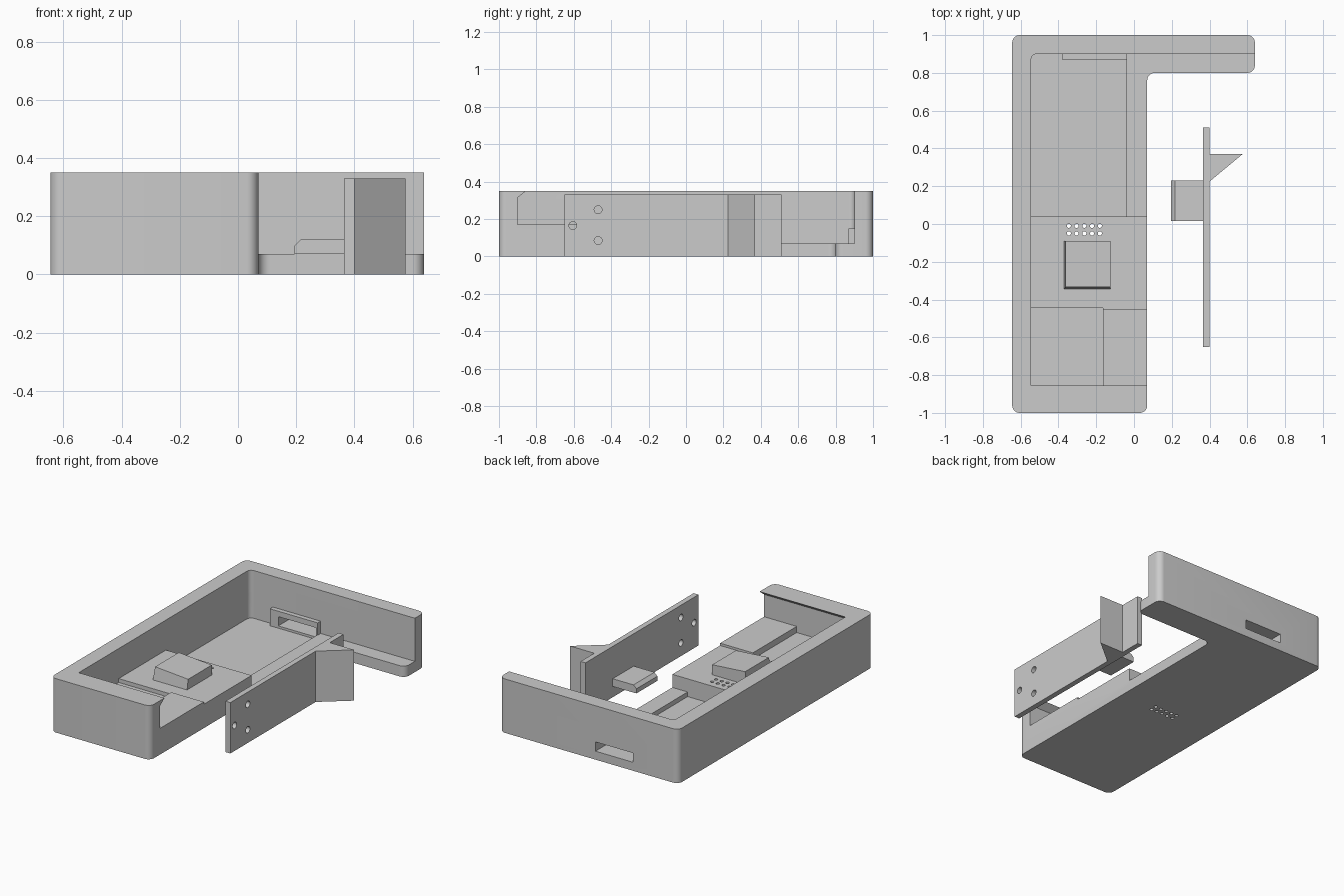
import bpy, bmesh
from math import cos, sin, pi
from mathutils import Vector

old = bpy.data.objects.get("Cube")
if old:
    bpy.data.objects.remove(old, do_unlink=True)

grey = bpy.data.materials.new("light grey plastic")
grey.use_nodes = True
colour = (0.6, 0.6, 0.6, 1)
grey.diffuse_color = colour
grey.node_tree.nodes["Principled BSDF"].inputs["Base Color"].default_value = colour


def prism(name, outline, low, high, axis="z", rounding=None):
    """Extrude a 2D outline along an axis; rounding = (radius, corner test)."""
    place = {"z": lambda a, b, h: (a, b, h),
             "x": lambda a, b, h: (h, a, b),
             "y": lambda a, b, h: (a, h, b)}[axis]
    bm = bmesh.new()
    face = bm.faces.new([bm.verts.new(place(a, b, low)) for a, b in outline])
    top = bmesh.ops.extrude_face_region(bm, geom=[face])["geom"]
    shift = Vector(place(0, 0, high - low))
    bmesh.ops.translate(bm, vec=shift, verts=[v for v in top if isinstance(v, bmesh.types.BMVert)])
    if rounding:
        radius, test = rounding
        edges = [e for e in bm.edges
                 if abs(e.verts[0].co.z - e.verts[1].co.z) > 0.01
                 and all(test(v.co) for v in e.verts)]
        bmesh.ops.bevel(bm, geom=edges, offset=radius, segments=8, profile=0.5, affect="EDGES")
    bmesh.ops.recalc_face_normals(bm, faces=bm.faces)
    mesh = bpy.data.meshes.new(name)
    bm.to_mesh(mesh)
    bm.free()
    mesh.materials.append(grey)
    obj = bpy.data.objects.new(name, mesh)
    bpy.context.collection.objects.link(obj)
    return obj


def box(name, x, y, z, rounding=None):
    return prism(name, [(x[0], y[0]), (x[1], y[0]), (x[1], y[1]), (x[0], y[1])],
                 z[0], z[1], "z", rounding)


def circle(a, b, r, n=20):
    return [(a + r * cos(2 * pi * i / n), b + r * sin(2 * pi * i / n)) for i in range(n)]


def cut(target, cutter):
    cutter.hide_render = True
    mod = target.modifiers.new("cut", "BOOLEAN")
    mod.operation, mod.solver, mod.object = "DIFFERENCE", "EXACT", cutter
    bpy.context.view_layer.objects.active = target
    bpy.ops.object.modifier_apply(modifier=mod.name)
    bpy.data.objects.remove(cutter, do_unlink=True)


def back_left(co):
    return co.x < -0.54 and co.y > 0.89


# Case: L-shaped tray with rounded outer corners
case = prism("case", [(-0.645, -1), (0.07, -1), (0.07, 0.8), (0.64, 0.8), (0.64, 1), (-0.645, 1)],
             0, 0.35, "z", (0.04, lambda co: True))

# Main cavity, open to the side, with an overhanging lip on the front wall
cut(case, prism("cavity", [(-0.9, 0.17), (0.9, 0.17), (0.9, 0.4), (-0.855, 0.4),
                           (-0.855, 0.35), (-0.9, 0.315)],
                -0.545, 1, "x", (0.03, back_left)))

# Stepped floor levels
cut(case, box("platform_cut", (-0.545, 0.9), (-0.45, 0.04), (0.155, 0.25)))
cut(case, box("front_pocket", (-0.545, -0.165), (-0.9, -0.445), (0.13, 0.25)))
cut(case, box("arm_floor_cut", (-0.05, 0.9), (0.04, 0.9), (0.07, 0.25)))
cut(case, box("battery_bay", (-0.545, -0.04), (0.04, 0.9), (0.04, 0.25), (0.03, back_left)))

# Two rows of small vent holes through the floor
for row in (-0.01, -0.05):
    for col in range(5):
        cut(case, prism("vent", circle(-0.345 + 0.041 * col, row, 0.011, 16), -0.1, 0.3))

# Port frame inside the back wall, and the slot through both
frame = box("port_frame", (-0.38, -0.037), (0.87, 0.9), (0.04, 0.15))
for part in (case, frame):
    cut(part, box("slot", (-0.32, -0.05), (0.8, 1.1), (0.055, 0.115)))

# Chip on the platform: slightly tilted top, leaning sides
chip = box("chip", (-0.37, -0.125), (-0.345, -0.09), (0.15, 0.22))
for v in chip.data.vertices:
    if v.co.z > 0.2:
        if v.co.x < -0.3:
            v.co.x += 0.008
            v.co.z += 0.018
        if v.co.y < -0.3:
            v.co.y += 0.012

# Separate side cover with screw holes
cover = box("side_cover", (0.365, 0.4), (-0.65, 0.51), (0, 0.33))
for y, z in ((-0.47, 0.25), (-0.47, 0.085), (-0.605, 0.165)):
    cut(cover, prism("screw_hole", circle(y, z, 0.021), 0.3, 0.5, "x"))

# Wedge on the outer face and chamfered tab on the inner face of the cover
prism("cover_wedge", [(0.4, 0.225), (0.575, 0.37), (0.4, 0.37)], 0, 0.33)
prism("cover_tab", [(0.365, 0.07), (0.195, 0.07), (0.195, 0.1), (0.216, 0.12), (0.365, 0.12)],
      0.015, 0.23, "y")

# Smooth rounded corners and holes, keep hard edges
for obj in (case, cover):
    bpy.ops.object.select_all(action="DESELECT")
    obj.select_set(True)
    bpy.context.view_layer.objects.active = obj
    bpy.ops.object.shade_smooth_by_angle(angle=pi / 6)
